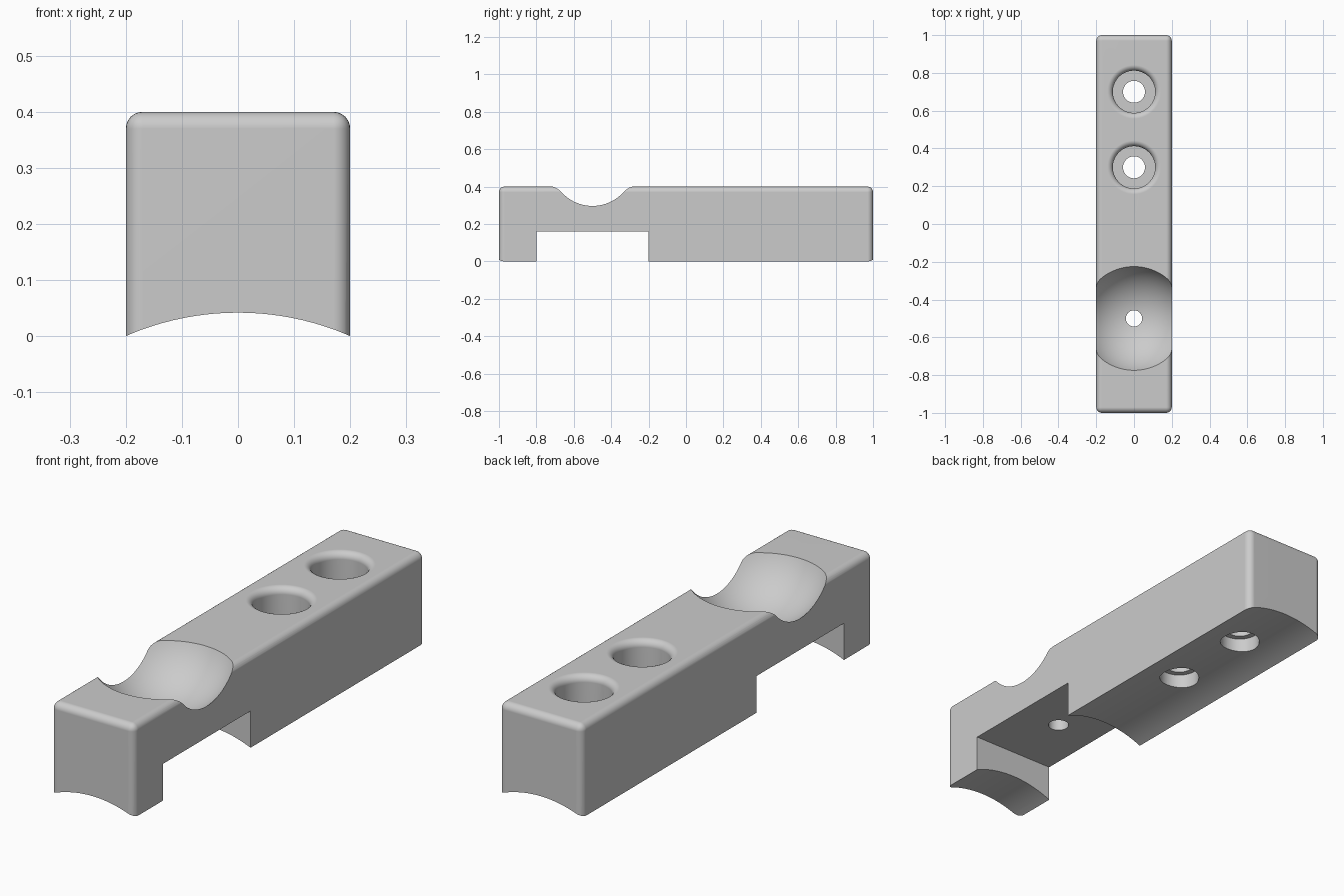
import bpy, bmesh, math
from mathutils import Matrix, Vector

default_cube = bpy.data.objects.get("Cube")
if default_cube:
    bpy.data.objects.remove(default_cube, do_unlink=True)

FILLET = 0.03
TOP = 0.4

grey = bpy.data.materials.new("plain_grey")
grey.use_nodes = True
colour = (0.6, 0.6, 0.6, 1)
grey.diffuse_color = colour
grey.node_tree.nodes["Principled BSDF"].inputs["Base Color"].default_value = colour


def finish(name, bm):
    """Turn a bmesh into an object."""
    bmesh.ops.recalc_face_normals(bm, faces=bm.faces)
    mesh = bpy.data.meshes.new(name)
    bm.to_mesh(mesh)
    bm.free()
    mesh.materials.append(grey)
    obj = bpy.data.objects.new(name, mesh)
    bpy.context.collection.objects.link(obj)
    return obj


def box(bm, low, high):
    low, high = Vector(low), Vector(high)
    matrix = Matrix.Translation((low + high) / 2) @ Matrix.Diagonal((*(high - low), 1))
    bmesh.ops.create_cube(bm, size=1, matrix=matrix)


def lathe(name, profile, y, steps=64):
    """Revolve (radius, z) points about a vertical axis at y."""
    bm = bmesh.new()
    verts = [bm.verts.new((r, y, z)) for r, z in profile]
    edges = [bm.edges.new(pair) for pair in zip(verts, verts[1:])]
    bmesh.ops.spin(bm, geom=verts + edges, cent=(0, y, 0), axis=(0, 0, 1),
                   angle=math.tau, steps=steps)
    bmesh.ops.remove_doubles(bm, verts=bm.verts, dist=1e-5)
    return finish(name, bm)


# Bar, rounded on its top and upright edges
bm = bmesh.new()
box(bm, (-0.2, -1, -0.02), (0.2, 1, TOP))
rounded = [e for e in bm.edges if max(v.co.z for v in e.verts) > 0.1]
bmesh.ops.bevel(bm, geom=rounded, offset=FILLET, segments=6, profile=0.5,
                affect='EDGES')
bar = finish("bar", bm)
cutters = []

# Arched underside
bm = bmesh.new()
bmesh.ops.create_cone(bm, cap_ends=True, segments=160, radius1=0.5, radius2=0.5,
                      depth=2.4, matrix=Matrix.Translation((0, 0, -0.458))
                      @ Matrix.Rotation(math.pi / 2, 4, 'X'))
cutters.append(finish("underside_cutter", bm))

# Notch across the underside
bm = bmesh.new()
box(bm, (-0.3, -0.8, -0.1), (0.3, -0.2, 0.16))
cutters.append(finish("notch_cutter", bm))

# Round dish in the top
bm = bmesh.new()
bmesh.ops.create_uvsphere(bm, u_segments=96, v_segments=48, radius=0.3,
                          matrix=Matrix.Translation((0, -0.5, 0.52)))
cutters.append(finish("dish_cutter", bm))

# Small hole through the dish
cutters.append(lathe("dish_hole_cutter",
                     [(0, 0.1), (0.043, 0.1), (0.043, 0.3), (0, 0.3)], -0.5))

# Stepped bolt holes with a rounded upper rim
BORE = 0.112
rim = [(BORE + FILLET * (1 - math.cos(a)), TOP - FILLET * (1 - math.sin(a)))
       for a in (math.pi / 2 * i / 6 for i in range(7))]
bolt_profile = ([(0, -0.1), (0.083, -0.1), (0.083, 0.1), (0.058, 0.1),
                 (0.058, 0.2), (BORE, 0.2)] + rim
                + [(BORE + FILLET, TOP + 0.1), (0, TOP + 0.1)])
for y in (0.3, 0.7):
    cutters.append(lathe("bolt_hole_cutter", bolt_profile, y))

# Cut everything out, then discard the cutters
bpy.ops.object.select_all(action='DESELECT')
bpy.context.view_layer.objects.active = bar
bar.select_set(True)
for cutter in cutters:
    cutter.hide_render = True
    cut = bar.modifiers.new(cutter.name, 'BOOLEAN')
    cut.operation = 'DIFFERENCE'
    cut.solver = 'EXACT'
    cut.object = cutter
    bpy.ops.object.modifier_apply(modifier=cut.name)
for cutter in cutters:
    bpy.data.objects.remove(cutter, do_unlink=True)

# Smooth the curves and keep the flats flat
bpy.ops.object.shade_smooth_by_angle(angle=math.radians(30))
weighted = bar.modifiers.new("flat_faces", 'WEIGHTED_NORMAL')
weighted.keep_sharp = True
